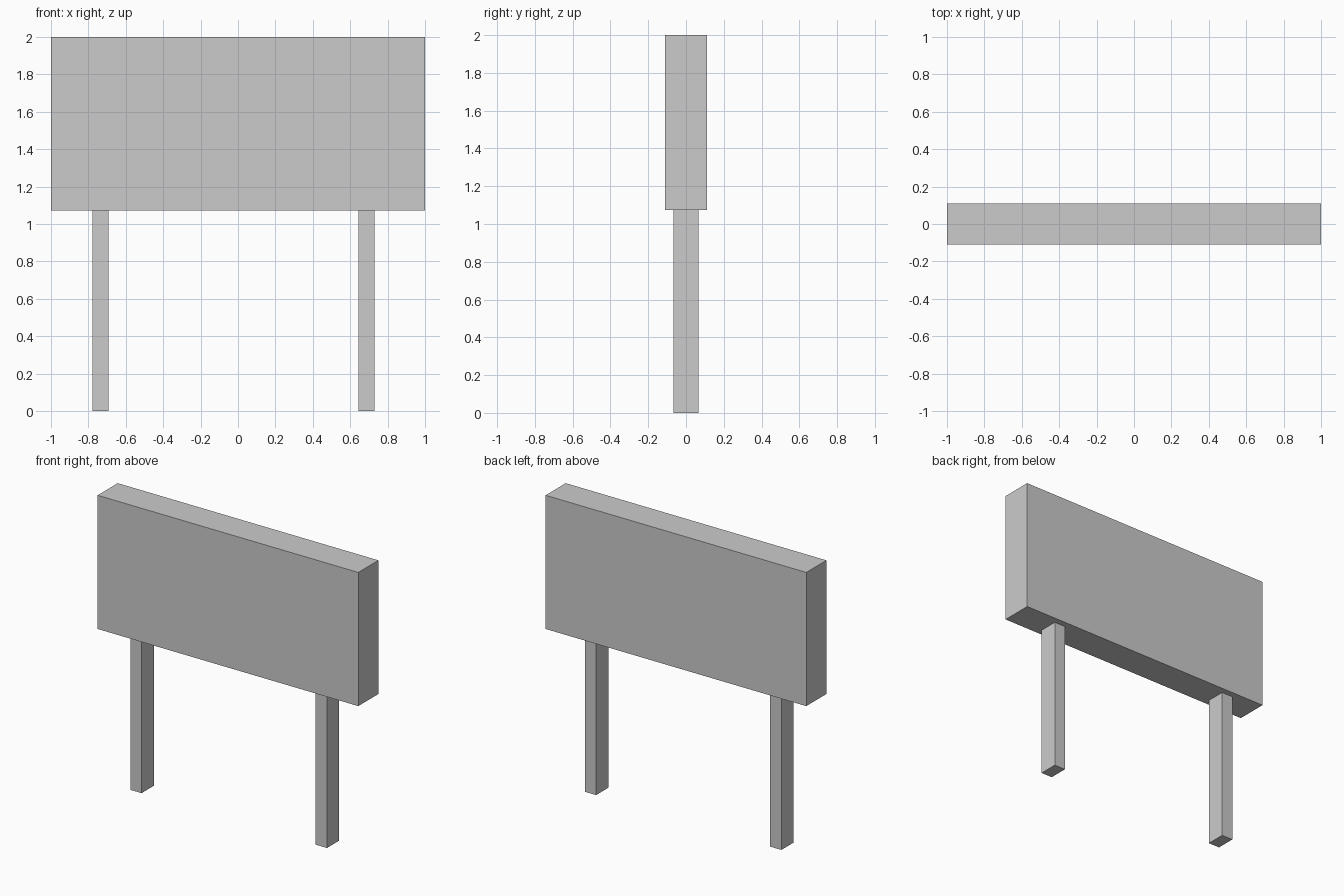
import bpy

if "Cube" in bpy.data.objects:
    bpy.data.objects.remove(bpy.data.objects["Cube"])


def box(name, x, y, z):
    """Axis-aligned box from (min, max) ranges."""
    ranges = (x, y, z)
    bpy.ops.mesh.primitive_cube_add(size=1)
    obj = bpy.context.object
    obj.name = name
    for v in obj.data.vertices:
        v.co = [lo + (c + 0.5) * (hi - lo) for c, (lo, hi) in zip(v.co, ranges)]
    return obj


PANEL_BOTTOM = 1.073

# Sign panel
box("sign_panel", (-1, 1), (-0.11, 0.11), (PANEL_BOTTOM, 2))

# Two posts, set slightly left of centre as a pair
for side, x in (("left", -0.736), ("right", 0.686)):
    box(f"{side}_post", (x - 0.043, x + 0.043), (-0.067, 0.067), (0, PANEL_BOTTOM))
